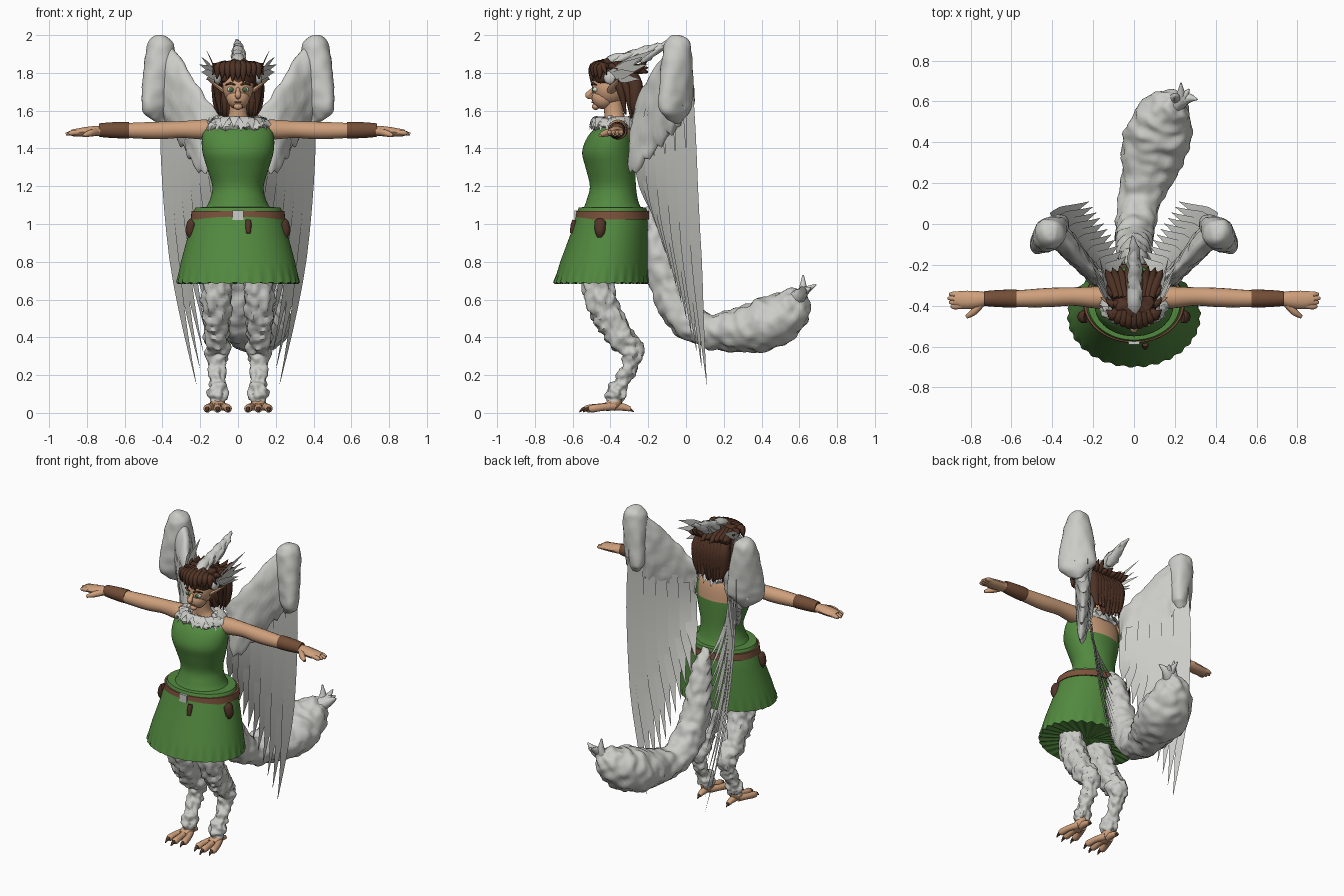
import bpy, bmesh, math, random
from mathutils import Vector, Matrix, noise

random.seed(4)
cube = bpy.data.objects.get("Cube")
if cube:
    bpy.data.objects.remove(cube)


def material(name, *rgb):
    m = bpy.data.materials.new(name)
    m.use_nodes = True
    m.diffuse_color = (*rgb, 1)
    m.node_tree.nodes["Principled BSDF"].inputs["Base Color"].default_value = (*rgb, 1)
    return m


PLUME = material("pale plumage", .6, .6, .57)
SKIN = material("skin", .62, .35, .2)
GREEN = material("green cloth", .085, .25, .05)
HAIR = material("dark brown hair", .078, .032, .018)
BELT = material("belt leather", .2, .085, .045)
CUFF = material("cuff leather", .17, .075, .038)
DARK = material("dark leather", .085, .036, .022)
IRIS = material("iris green", .06, .16, .06)
WHITE = material("eye white", .7, .7, .66)
LIP = material("lip", .42, .17, .1)


def smooth_keys(keys, steps):
    """Catmull-Rom interpolation through tuples of any length."""
    k = [keys[0], *keys, keys[-1]]
    out = []
    for i in range(1, len(k) - 2):
        for s in range(steps):
            t = s / steps
            out.append([.5 * (2*b + (c-a)*t + (2*a-5*b+4*c-d)*t*t + (3*b-a-3*c+d)*t**3)
                        for a, b, c, d in zip(k[i-1], k[i], k[i+1], k[i+2])])
    return out + [list(keys[-1])]


def skin_rings(bm, rings):
    rows = [[bm.verts.new(p) for p in ring] for ring in rings]
    n = len(rows[0])
    for lo, hi in zip(rows, rows[1:]):
        for j in range(n):
            bm.faces.new((lo[j], lo[(j+1) % n], hi[(j+1) % n], hi[j]))
    bm.faces.new(rows[0][::-1])
    bm.faces.new(rows[-1])


def tube(bm, keys, ref=(1, 0, 0), sides=10, steps=4):
    """Sweep along (x, y, z, radius along ref, other radius)."""
    keys = [k if len(k) == 5 else (*k, k[3]) for k in keys]
    path = smooth_keys(keys, steps)
    rings = []
    for i, (x, y, z, ra, rb) in enumerate(path):
        t = (Vector(path[min(i+1, len(path)-1)][:3]) - Vector(path[max(i-1, 0)][:3])).normalized()
        r = Vector(ref)
        a = (r - t * r.dot(t)).normalized()
        b = t.cross(a)
        rings.append([Vector((x, y, z)) + a * max(ra, .001) * math.cos(q) + b * max(rb, .001) * math.sin(q)
                      for q in (math.tau * j / sides for j in range(sides))])
    skin_rings(bm, rings)


def lathe(bm, keys, sides=48, steps=4, wave=lambda q, z: 0):
    """Stack ellipses given as (z, centre y, x radius, y radius)."""
    rings = []
    for z, cy, rx, ry in (smooth_keys(keys, steps) if steps > 1 else keys):
        rings.append([((rx + wave(q, z)) * math.cos(q), cy + (ry + wave(q, z)) * math.sin(q), z + wave(q, z))
                      for q in (math.tau * j / sides for j in range(sides))])
    skin_rings(bm, rings)


def ball(bm, c, r, seg=20):
    bmesh.ops.create_uvsphere(bm, u_segments=seg, v_segments=seg // 2 + 2, radius=1,
                              matrix=Matrix.Translation(c) @ Matrix.Diagonal((*r, 1)))


def box(bm, c, size):
    bmesh.ops.create_cube(bm, size=1, matrix=Matrix.Translation(c) @ Matrix.Diagonal((*size, 1)))


def blade(bm, a, ctrl, b, half, across, steps=8):
    """Flat pointed feather along a quadratic curve."""
    a, ctrl, b, across = Vector(a), Vector(ctrl), Vector(b), Vector(across).normalized()
    rows = []
    for i in range(steps + 1):
        t = i / steps
        p = a * (1-t)**2 + ctrl * 2*t*(1-t) + b * t*t
        w = half * max(.02, min(1, .6 + 2*t, (1-t) * 2.6))
        rows.append((bm.verts.new(p - across * w), bm.verts.new(p + across * w)))
    for (l0, r0), (l1, r1) in zip(rows, rows[1:]):
        bm.faces.new((l0, r0, r1, l1))


def part(name, mats, build, *args, mirror=False, fur=0, freq=20, rule=None, **kw):
    """Build one object, or a mirrored pair; rule picks faces of the second material."""
    bm = bmesh.new()
    build(bm, *args, **kw)
    if all(len(e.link_faces) == 2 for e in bm.edges):
        bmesh.ops.recalc_face_normals(bm, faces=bm.faces)
    bm.normal_update()
    if fur:
        moves = [(v, v.normal * fur * noise.noise(v.co * freq)) for v in bm.verts]
        for v, d in moves:
            v.co += d
    if rule:
        for f in bm.faces:
            f.material_index = int(rule(f.calc_center_median()))
    for side in ("left_", "right_") if mirror else ("",):
        if side == "right_":
            bmesh.ops.scale(bm, vec=(-1, 1, 1), verts=bm.verts)
            bmesh.ops.reverse_faces(bm, faces=bm.faces)
        me = bpy.data.meshes.new(side + name)
        bm.to_mesh(me)
        for m in mats if isinstance(mats, tuple) else (mats,):
            me.materials.append(m)
        ob = bpy.data.objects.new(side + name, me)
        bpy.context.collection.objects.link(ob)
        bpy.ops.object.select_all(action="DESELECT")
        ob.select_set(True)
        bpy.context.view_layer.objects.active = ob
        bpy.ops.object.shade_smooth_by_angle(angle=math.radians(50))
    bm.free()


def many(build, items, **kw):
    return lambda bm: [build(bm, *i, **kw) for i in items]


def mix(a, b, t):
    return Vector(a).lerp(Vector(b), t)


# Dress with a low back, belt and pouches
part("bodice", (GREEN, SKIN), lathe, [(1.06, -.39, .19, .17), (1.09, -.39, .168, .15), (1.13, -.39, .148, .135),
     (1.2, -.387, .136, .122), (1.3, -.4, .165, .132), (1.38, -.41, .188, .14), (1.46, -.4, .19, .122),
     (1.51, -.385, .165, .09), (1.525, -.38, .08, .05)],
     rule=lambda c: c.z > 1.38 and c.y > -.33 and abs(c.x) < .12)
ruffle = lambda q, z: .005 * math.sin(30 * q) * min(1, max(0, (.73 - z) / .045))
part("skirt", GREEN, lathe, [(1.09, -.39, .15, .13), (1.088, -.39, .225, .178), (1.06, -.39, .237, .187),
     (.95, -.405, .262, .205), (.8, -.433, .302, .233), (.74, -.442, .315, .242), (.687, -.45, .324, .25),
     (.688, -.45, .315, .24), (.7, -.45, .2, .15), (.71, -.45, .03, .02)], sides=180, steps=1, wave=ruffle)
part("belt", BELT, lathe, [(1.025, -.388, .235, .18), (1.025, -.388, .25, .197), (1.068, -.388, .246, .193),
     (1.068, -.388, .23, .18)], steps=1)
part("buckle", PLUME, box, (0, -.583, 1.046), (.056, .016, .05))
part("side_pouch", DARK, tube, [(.235, -.455, 1.01, .024, .03), (.245, -.455, 1, .026, .032), (.252, -.455, .96, .026, .028),
     (.25, -.455, .93, .014, .016)], mirror=True)
part("front_pouch", DARK, tube, [(.055, -.588, 1.02, .014), (.055, -.596, .99, .016), (.055, -.604, .95, .012)])

# Arms, cuffs and mitten-like hands
Y = (0, 1, 0)
part("arm", SKIN, tube, [(.12, -.36, 1.5, .05), (.19, -.36, 1.5, .053), (.3, -.355, 1.5, .045),
     (.42, -.36, 1.495, .047), (.55, -.365, 1.495, .042), (.73, -.365, 1.495, .032)], mirror=True, ref=Y, sides=18)
part("cuff", CUFF, tube, [(.58, -.365, 1.497, .038), (.582, -.365, 1.497, .044), (.66, -.365, 1.497, .042),
     (.73, -.365, 1.497, .036), (.732, -.365, 1.497, .03)], mirror=True, ref=Y, sides=20)
thumb = ([(.75, -.39, 1.488, .02), (.785, -.43, 1.48, .018), (.82, -.455, 1.468, .009)],)
palm = ([(.72, -.365, 1.493, .032, .027), (.77, -.37, 1.491, .042, .028), (.83, -.372, 1.486, .045, .024),
         (.88, -.366, 1.482, .036, .018)],)
fingers = [([(.84, -.344 - .019*i, 1.486, .014), (.88, -.344 - .02*i, 1.482, .014),
             (.912 - .008*abs(i - 1), -.344 - .02*i, 1.476, .007)],) for i in range(4)]
part("hand", SKIN, many(tube, [palm, thumb, *fingers], ref=Y), mirror=True)

# Neck and feather collar
part("neck", SKIN, lathe, [(1.48, -.37, .11, .08), (1.54, -.37, .075, .06), (1.58, -.38, .05, .052),
     (1.66, -.39, .045, .05)], sides=20)
part("collar_down", PLUME, lathe, [(1.5, -.385, .165, .1), (1.525, -.39, .168, .108), (1.55, -.385, .135, .09),
     (1.56, -.38, .1, .07), (1.53, -.38, .08, .06)], fur=.03, freq=35)
tufts = []
for i in range(26):
    q = i * 2.4
    c, s, j = math.cos(q), math.sin(q), random.uniform(-.02, .02)
    tufts.append(((.1*c, -.385 + .07*s, 1.56), (.16*c, -.385 + .11*s, 1.58 + j),
                  (.18*c, -.385 + .13*s, 1.495 + j), .026, (-s, c, 0)))
part("collar_feathers", PLUME, many(blade, tufts, steps=4))

# Head and face
part("head", SKIN, many(ball, [((0, -.405, 1.725), (.083, .092, .098)), ((0, -.437, 1.668), (.062, .062, .06))]))
part("nose", SKIN, tube, [(0, -.483, 1.725, .009), (0, -.505, 1.698, .013), (0, -.518, 1.68, .017),
     (0, -.495, 1.665, .006)])
part("chin", SKIN, ball, (0, -.478, 1.622), (.024, .02, .018))
part("lips", LIP, ball, (0, -.492, 1.645), (.02, .009, .005))
part("eye", WHITE, ball, (.036, -.477, 1.712), (.021, .018, .015), mirror=True)
part("iris", IRIS, ball, (.036, -.49, 1.712), (.012, .008, .012), mirror=True)
part("eyebrow", HAIR, tube, [(.014, -.498, 1.735, .004), (.04, -.495, 1.745, .006), (.066, -.472, 1.735, .003)], mirror=True)
part("ear", SKIN, tube, [(.07, -.4, 1.7, .02, .012), (.105, -.385, 1.725, .024, .01),
     (.162, -.36, 1.768, .003)], mirror=True, ref=Y)

# Hair: cap, fringe, crown spikes and long back locks
part("hair_cap", HAIR, ball, (0, -.385, 1.795), (.108, .112, .076), seg=40, fur=.025, freq=30)
locks = []
for i in range(9):
    x = (i - 4) * .026
    d = .4 * x * x / .011
    j = random.uniform(-.018, .018)
    locks.append(([(x*.8, -.42, 1.855 - d*.06, .018), (x, -.49 + d*.1, 1.83, .024), (x*1.08, -.505 + d*.12, 1.765 + j, .003)],))
    locks.append(([(x*.8, -.36, 1.845, .02), (x*1.1, -.27, 1.82, .026), (x*1.35, -.2 - d*.06, 1.83 + j*2, .002)],))
    locks.append(([(x*.8, -.31, 1.83, .024), (x*.95, -.27, 1.74, .04), (x*.9, -.268, 1.62, .034),
                   (x*.8, -.25 + j, 1.53 + d*.06 + j, .005)],))
for s in (-1, 1):
    for k in range(3):
        locks.append(([(s*.09, -.41 + .04*k, 1.82, .02), (s*.108, -.35 + .035*k, 1.72, .022),
                       (s*.095, -.32 + .03*k, 1.58 - .02*k, .005)],))
        locks.append(([(s*.08, -.44 + .05*k, 1.83, .02), (s*.112, -.44 + .05*k, 1.835, .018),
                       (s*.135, -.42 + .06*k, 1.79 + .03*k, .002)],))
part("hair_locks", HAIR, many(tube, locks, sides=8))

# Head crest and feather fans behind the ears
crest = [([(0, -.48 + .06*i, 1.81 + .012*i, .024, .014), (.008*(i % 2), -.4 + .05*i, 1.865 + .006*i, .036, .024),
           (0, -.3 + .045*i, 1.895 + .013*i, .026, .02), (.016*(i % 2 - .5), -.2 + .035*i, 1.92 + .014*i, .003)],)
         for i in range(5)]
part("crest", PLUME, many(tube, crest), fur=.012, freq=40)
fan = []
for i in range(5):
    t = i / 4
    tip = mix((.17, -.24, 1.765), (.17, -.16, 1.925), t) + Vector((.035*math.sin(math.pi*t), -.05*(i % 2), 0))
    fan.append(((.1, -.42, 1.77), (.125 + .01*(i % 2), -.36, 1.78 + .05*t), tip, .027, (.3, -.25, 1)))
part("head_fan", PLUME, many(blade, fan), mirror=True)
part("fan_base", PLUME, ball, (.108, -.4, 1.775), (.02, .036, .036), mirror=True)

# Wings: inner covert pad lofted through sections (top point, bottom point, thickness)
SECTIONS = [(.1, -.27, 1.57, .12, -.28, 1.43, .01), (.17, -.25, 1.67, .18, -.295, 1.26, .03),
            (.25, -.19, 1.785, .27, -.17, 1.38, .045), (.335, -.1, 1.91, .36, -.06, 1.5, .06),
            (.4, -.05, 1.96, .425, -.02, 1.58, .06), (.44, -.03, 1.88, .46, -.01, 1.62, .02)]


def covert(bm):
    rings = []
    n = Vector((-1, 1, 0)).normalized()
    for i, sec in enumerate(smooth_keys(SECTIONS, 6)):
        top, low, thick = Vector(sec[:3]), Vector(sec[3:6]), sec[6]
        low.z += .018 * math.sin(i * 2.1)
        rings.append([(top + low) / 2 + (top - low) / 2 * math.cos(q) + n * thick * math.sin(q)
                      for q in (math.tau * j / 40 for j in range(40))])
    skin_rings(bm, rings)


part("wing_coverts", PLUME, covert, mirror=True, fur=.012, freq=18)

# Rounded wrist that flares downwards over the long feathers
part("wing_wrist", PLUME, tube, [(.412, -.045, 2, .005), (.412, -.045, 1.994, .035), (.412, -.045, 1.97, .062),
     (.412, -.045, 1.925, .076), (.412, -.05, 1.8, .1, .074), (.415, -.052, 1.68, .117, .066),
     (.418, -.052, 1.62, .115, .058), (.41, -.05, 1.57, .07, .035), (.4, -.05, 1.54, .02)],
     mirror=True, ref=(1, -1, 0), sides=32, steps=5, fur=.008, freq=18)

flight = []
for i in range(11):
    f = i / 10
    base = mix((.14, -.26, 1.45), (.388, .02, 1.75), f) + Vector((-1, 1, 0)) * .006 * (i % 2)
    tip = mix((.04, -.16, 1.02), (.22, .11, .15), f)
    ctrl = Vector((base.x + .015, base.y + .01, (base.z + tip.z) / 2))
    flight.append((base, ctrl, tip, .038, (1, 1.1, 0)))
part("flight_feathers", PLUME, many(blade, flight, steps=12), mirror=True)

# Furry legs, clawed feet
part("leg", PLUME, tube, [(.11, -.46, .8, .07, .08), (.11, -.472, .7, .074, .082), (.112, -.435, .56, .074, .082),
     (.112, -.36, .42, .068, .072), (.11, -.285, .33, .06, .062), (.108, -.3, .25, .044, .044),
     (.108, -.345, .16, .041, .042), (.108, -.37, .1, .056, .052), (.108, -.375, .06, .04, .038)],
     mirror=True, sides=36, steps=10, fur=.022, freq=30)
part("ankle", SKIN, tube, [(.108, -.37, .09, .035), (.108, -.38, .05, .04, .035), (.108, -.43, .03, .045, .022)], mirror=True)
toes, claws = [], []
for dx, y in ((-.055, -.5), (0, -.52), (.055, -.5)):
    x = .108 + dx
    toes.append(([(.108 + dx*.3, -.38, .035, .024), (.108 + dx*.8, y + .06, .03, .02), (x, y, .022, .021), (x, y - .015, .018, .008)],))
    claws.append(([(x, y, .026, .012), (x, y - .025, .02, .01), (x*1.01, y - .045, .004, .002)],))
toes.append(([(.108, -.38, .035, .025), (.108, -.33, .03, .02), (.108, -.295, .02, .014)],))
claws.append(([(.108, -.305, .022, .011), (.108, -.275, .006, .002)],))
part("toes", SKIN, many(tube, toes), mirror=True)
part("claws", DARK, many(tube, claws), mirror=True)

# Bushy tail with tufts at the tip
part("tail", PLUME, tube, [(0, -.22, 1.08, .02), (0, -.175, .98, .055), (0, -.14, .82, .08), (0, -.09, .64, .09),
     (.01, 0, .5, .098), (.03, .12, .435, .1, .092), (.075, .28, .44, .14, .115), (.115, .42, .47, .165, .14),
     (.15, .53, .53, .135, .125), (.19, .595, .6, .075, .075), (.21, .625, .64, .02)],
     sides=40, steps=10, fur=.018, freq=20)
tips = [([(.18, .57, .59, .05), (.205 + a, .615, .635, .03), tuple(t) + (.004,)],)
        for a, t in ((.02, (.23, .69, .68)), (0, (.2, .62, .73)), (.05, (.31, .61, .67)), (.03, (.27, .66, .66)))]
part("tail_tufts", PLUME, many(tube, tips))
